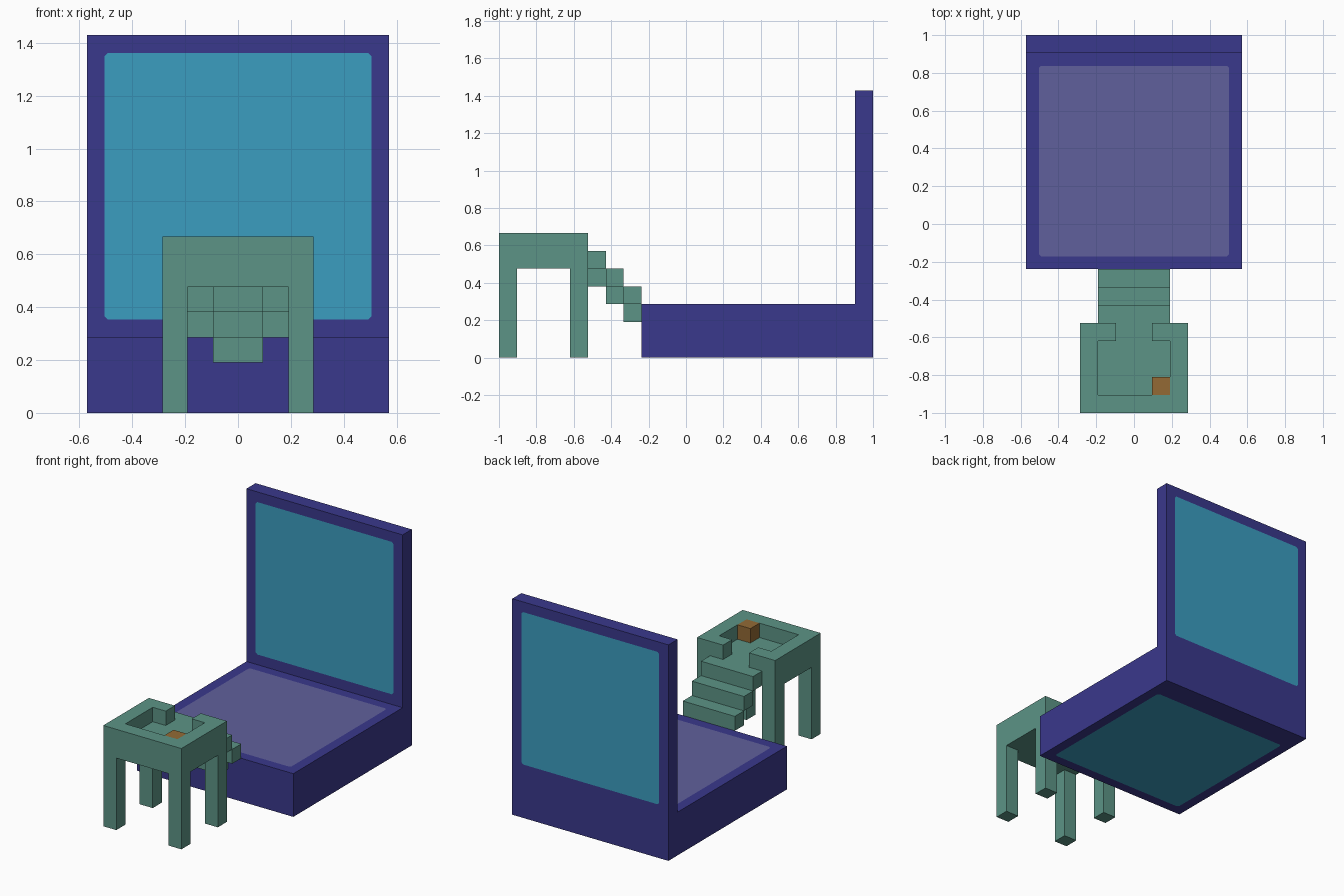
import bpy
import bmesh
from itertools import product
from mathutils import Vector

U = 2 / 21                      # one block of the model's grid


def place(p):
    """Grid position to world position (y counted from the front)."""
    return Vector((p[0] * U, p[1] * U - 1, p[2] * U))


def material(name, hex_code):
    def linear(c):
        c /= 255
        return c / 12.92 if c <= 0.04045 else ((c + 0.055) / 1.055) ** 2.4
    color = [linear(c) for c in bytes.fromhex(hex_code)] + [1]
    mat = bpy.data.materials.new(name)
    mat.use_nodes = True
    mat.diffuse_color = color
    mat.node_tree.nodes["Principled BSDF"].inputs["Base Color"].default_value = color
    return mat


def finish(name, bm, mats):
    bmesh.ops.recalc_face_normals(bm, faces=bm.faces[:])
    mesh = bpy.data.meshes.new(name)
    bm.to_mesh(mesh)
    bm.free()
    for m in mats:
        mesh.materials.append(m)
    obj = bpy.data.objects.new(name, mesh)
    bpy.context.collection.objects.link(obj)
    return obj


def blocks(name, boxes, mat):
    """One clean outer shell around the union of grid boxes (low, high)."""
    cells = set()
    for low, high in boxes:
        cells.update(product(*(range(a, b) for a, b in zip(low, high))))
    bm = bmesh.new()
    for cell in cells:
        for axis, step in product(range(3), (0, 1)):
            near = list(cell)
            near[axis] += 2 * step - 1
            if tuple(near) in cells:
                continue
            quad = []
            for a, b in ((0, 0), (1, 0), (1, 1), (0, 1)):
                p = list(cell)
                p[axis] += step
                p[(axis + 1) % 3] += a
                p[(axis + 2) % 3] += b
                quad.append(bm.verts.new(place(p)))
            bm.faces.new(quad if step else quad[::-1])
    bmesh.ops.remove_doubles(bm, verts=bm.verts[:], dist=U / 100)
    bmesh.ops.dissolve_limit(bm, angle_limit=0.02, verts=bm.verts[:], edges=bm.edges[:])
    return finish(name, bm, [mat])


cube = bpy.data.objects.get("Cube")
if cube:
    bpy.data.objects.remove(cube, do_unlink=True)

navy = material("navy frame", "3A388C")
teal = material("teal panel", "3B9DC0")
lilac = material("lilac floor panel", "60609C")
green = material("grey green", "5C9486")
orange = material("orange brown", "936A35")

# Base and back wall: one L-shaped profile pushed across the width
bm = bmesh.new()
profile = [(8, 0), (20, 0), (21, 0), (21, 3), (21, 15), (20, 15), (20, 3), (8, 3)]
side = bm.faces.new([bm.verts.new(place((-6, y, z))) for y, z in profile])
ext = bmesh.ops.extrude_face_region(bm, geom=[side])["geom"]
bmesh.ops.translate(bm, vec=(12 * U, 0, 0),
                    verts=[v for v in ext if isinstance(v, bmesh.types.BMVert)])
bmesh.ops.recalc_face_normals(bm, faces=bm.faces[:])

# Inset panels on the four large square faces
panels = [f for f in bm.faces if f.calc_area() > 1]
bmesh.ops.inset_individual(bm, faces=panels, thickness=U)
corners = []
for f in panels:
    f.material_index = 2 if f.normal.z > 0.9 else 1
    corners += f.verts
bmesh.ops.bevel(bm, geom=corners, offset=0.012, segments=1,
                affect='VERTICES', material=0)
finish("base_and_back_wall", bm, [navy, teal, lilac])

# Tower: legs, platform floor and rim, open at the rear for the stairs
legs = [((x, y, 0), (x + 1, y + 1, 5)) for x in (-3, 2) for y in (0, 4)]
platform = [((-3, 0, 5), (3, 5, 6))]
rim = [((-3, 0, 6), (3, 1, 7))]
for x in (-3, 2):
    rim.append(((x, 0, 6), (x + 1, 5, 7)))
for x in (-2, 1):
    rim.append(((x, 4, 6), (x + 1, 5, 7)))
blocks("tower", legs + platform + rim, green)

# Stairs: wide treads, each on a narrow bearer
steps = []
for i in range(3):
    steps.append(((-2, 5 + i, 5 - i), (2, 6 + i, 6 - i)))
    steps.append(((-1, 5 + i, 4 - i), (1, 6 + i, 5 - i)))
blocks("stairs", steps, green)

# Small box in the platform corner
blocks("corner_box", [((1, 1, 6), (2, 2, 7))], orange)
